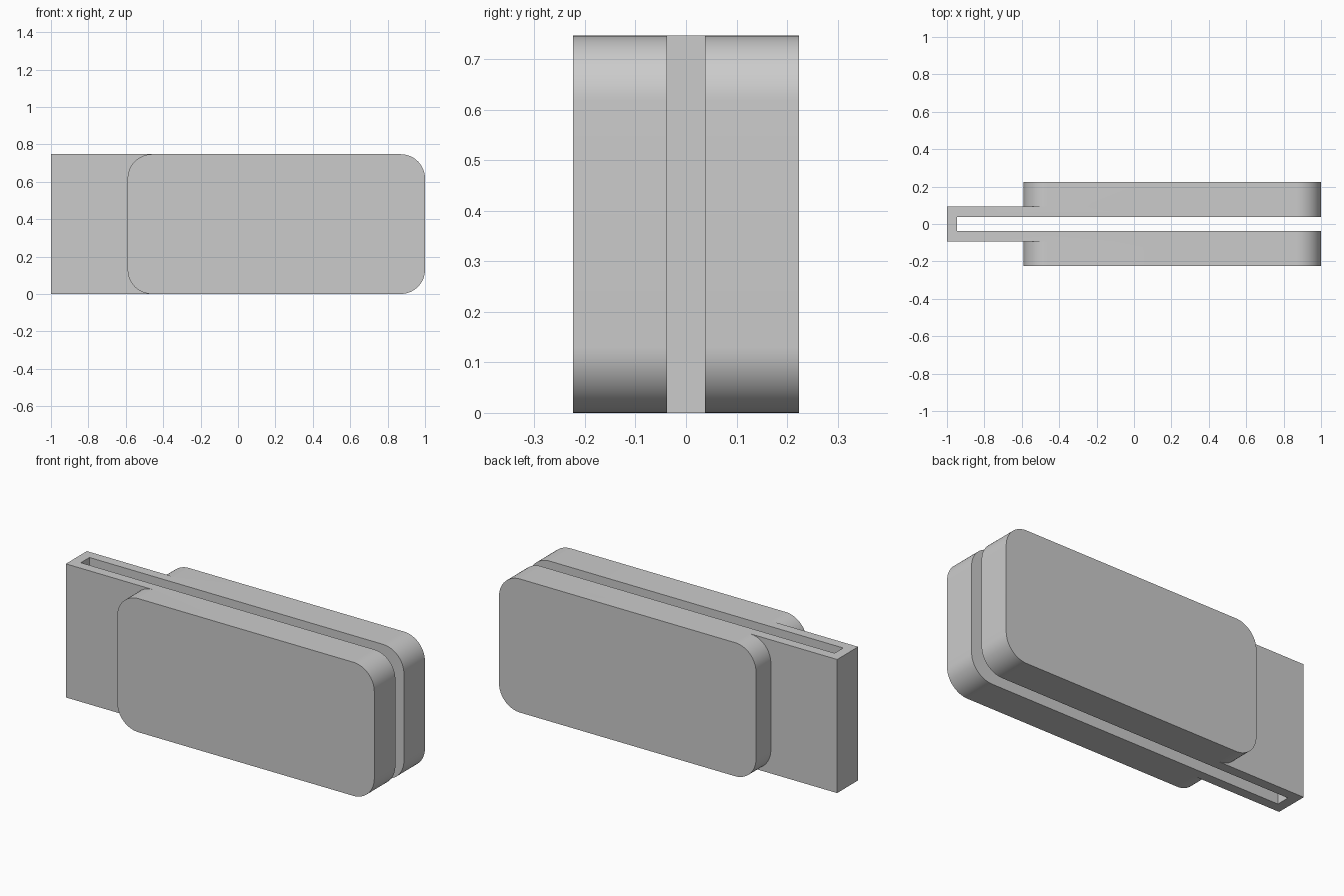
import bpy, bmesh, math

if "Cube" in bpy.data.objects:
    bpy.data.objects.remove(bpy.data.objects["Cube"])

HEIGHT = 0.747


def prism(name, pts, direction):
    """Extrude a closed 3D outline along a direction vector."""
    bm = bmesh.new()
    face = bm.faces.new([bm.verts.new(p) for p in pts])
    ext = bmesh.ops.extrude_face_region(bm, geom=[face])
    top = [v for v in ext["geom"] if isinstance(v, bmesh.types.BMVert)]
    bmesh.ops.translate(bm, vec=direction, verts=top)
    bmesh.ops.recalc_face_normals(bm, faces=bm.faces[:])
    me = bpy.data.meshes.new(name)
    bm.to_mesh(me)
    bm.free()
    ob = bpy.data.objects.new(name, me)
    bpy.context.collection.objects.link(ob)
    return ob


def box(name, x0, x1, y, z0, z1):
    pts = [(x0, -y, z0), (x1, -y, z0), (x1, y, z0), (x0, y, z0)]
    return prism(name, pts, (0, 0, z1 - z0))


def combine(target, other, operation):
    mod = target.modifiers.new(operation, 'BOOLEAN')
    mod.object, mod.operation, mod.solver = other, operation, 'EXACT'
    bpy.context.view_layer.objects.active = target
    bpy.ops.object.modifier_apply(modifier=mod.name)
    bpy.data.objects.remove(other)


# Thick rounded pads, made as one block before the slot splits them
x0, x1, r, n = -0.59, 1.0, 0.13, 16
outline = []
for cx, cz, start in ((x1 - r, HEIGHT - r, 0), (x0 + r, HEIGHT - r, 90),
                      (x0 + r, r, 180), (x1 - r, r, 270)):
    for i in range(n + 1):
        a = math.radians(start + 90 * i / n)
        outline.append((cx + r * math.cos(a), -0.224, cz + r * math.sin(a)))
clip = prism("padded_clip", outline, (0, 0.448, 0))

# Thinner folded end, joined to the pads
combine(clip, box("folded_end", -1.0, 0.2, 0.093, 0, HEIGHT), 'UNION')

# Slot running through to the open end
combine(clip, box("slot_cutter", -0.946, 1.2, 0.038, -0.1, HEIGHT + 0.1), 'DIFFERENCE')

# Smooth corners, sharp edges
bpy.ops.object.select_all(action='DESELECT')
clip.select_set(True)
bpy.context.view_layer.objects.active = clip
bpy.ops.object.shade_smooth_by_angle(angle=math.radians(30))
